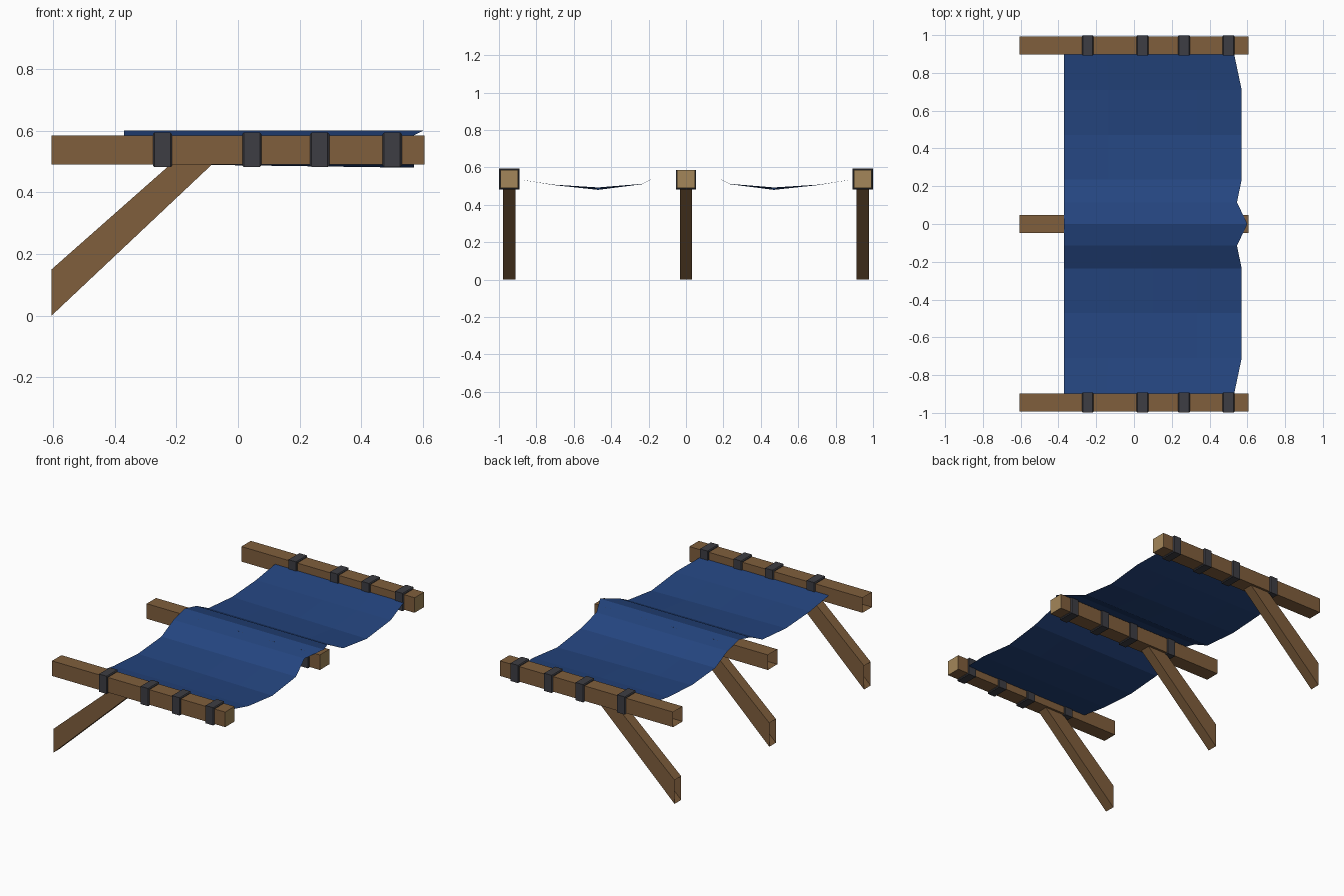
import bpy, bmesh

if "Cube" in bpy.data.objects:
    bpy.data.objects.remove(bpy.data.objects["Cube"])


def material(name, rgb):
    m = bpy.data.materials.new(name)
    m.diffuse_color = (*rgb, 1)
    m.use_nodes = True
    m.node_tree.nodes["Principled BSDF"].inputs["Base Color"].default_value = m.diffuse_color
    return m


wood = material("brown wood", (0.215, 0.113, 0.046))
cut_wood = material("pale cut wood", (0.37, 0.24, 0.10))
cloth = material("blue cloth", (0.018, 0.06, 0.215))
band = material("dark grey band", (0.047, 0.047, 0.056))


def finish(bm, name, mats):
    me = bpy.data.meshes.new(name)
    bm.to_mesh(me)
    bm.free()
    for m in mats:
        me.materials.append(m)
    ob = bpy.data.objects.new(name, me)
    bpy.context.collection.objects.link(ob)
    return ob


def prism(name, profile, y, width, mats):
    """Extrude an x-z profile along y; open against the wall at -x."""
    bm = bmesh.new()
    face = bm.faces.new([bm.verts.new((x, y - width / 2, z)) for x, z in profile])
    ext = bmesh.ops.extrude_face_region(bm, geom=[face])
    moved = [v for v in ext["geom"] if isinstance(v, bmesh.types.BMVert)]
    bmesh.ops.translate(bm, verts=moved, vec=(0, width, 0))
    bmesh.ops.recalc_face_normals(bm, faces=bm.faces[:])
    bm.normal_update()
    back = [f for f in bm.faces if f.normal.x < -0.99]
    bmesh.ops.delete(bm, geom=back, context='FACES_ONLY')
    if len(mats) > 1:
        for f in bm.faces:
            f.material_index = 1 if f.normal.x > 0.99 else 0
    return finish(bm, name, mats)


def strap(name, x, y, top):
    bm = bmesh.new()
    bmesh.ops.create_cube(bm, size=1)
    bmesh.ops.scale(bm, verts=bm.verts, vec=(0.062, 0.108, top - 0.482))
    bmesh.ops.translate(bm, verts=bm.verts, vec=(x, y, (top + 0.482) / 2))
    # chamfer only the rims so the band keeps its full outline
    rims = [e for e in bm.edges
            if abs(e.verts[0].co.x - e.verts[1].co.x) < 1e-4]
    bmesh.ops.bevel(bm, geom=rims, offset=0.005, segments=1, affect='EDGES')
    finish(bm, name, [band])


# three wall beams, each with a slanted brace and four straps
beam = [(-0.605, 0.49), (0.605, 0.49), (0.605, 0.585), (-0.605, 0.585)]
brace = [(-0.605, 0.0), (-0.085, 0.49), (-0.22, 0.49), (-0.605, 0.15)]
for side, y in (("front", -0.945), ("middle", 0.0), ("back", 0.945)):
    prism(side + "_beam", beam, y, 0.094, [wood, cut_wood])
    prism(side + "_brace", brace, y, 0.066, [wood])
    for i, x in enumerate((-0.245, 0.045, 0.265, 0.50)):
        strap(f"{side}_strap_{i + 1}", x, y, 0.587 if side == "middle" else 0.594)

# sagging canopy: (y, wall-side z, front x, front z), mirrored about y = 0
half = [(0.0, 0.60, 0.60, 0.60), (0.115, 0.572, 0.545, 0.572),
        (0.235, 0.512, 0.57, 0.510), (0.47, 0.493, 0.57, 0.480),
        (0.71, 0.508, 0.57, 0.506), (0.90, 0.537, 0.53, 0.537)]
rows = [(-y, a, x, b) for y, a, x, b in reversed(half[1:])] + half
bm = bmesh.new()
cols = 4
grid = []
for y, z0, x1, z1 in rows:
    grid.append([bm.verts.new((-0.37 + (x1 + 0.37) * t, y, z0 + (z1 - z0) * t))
                 for t in (i / cols for i in range(cols + 1))])
for r0, r1 in zip(grid, grid[1:]):
    for i in range(cols):
        bm.faces.new((r0[i], r0[i + 1], r1[i + 1], r1[i]))
finish(bm, "cloth_canopy", [cloth])
